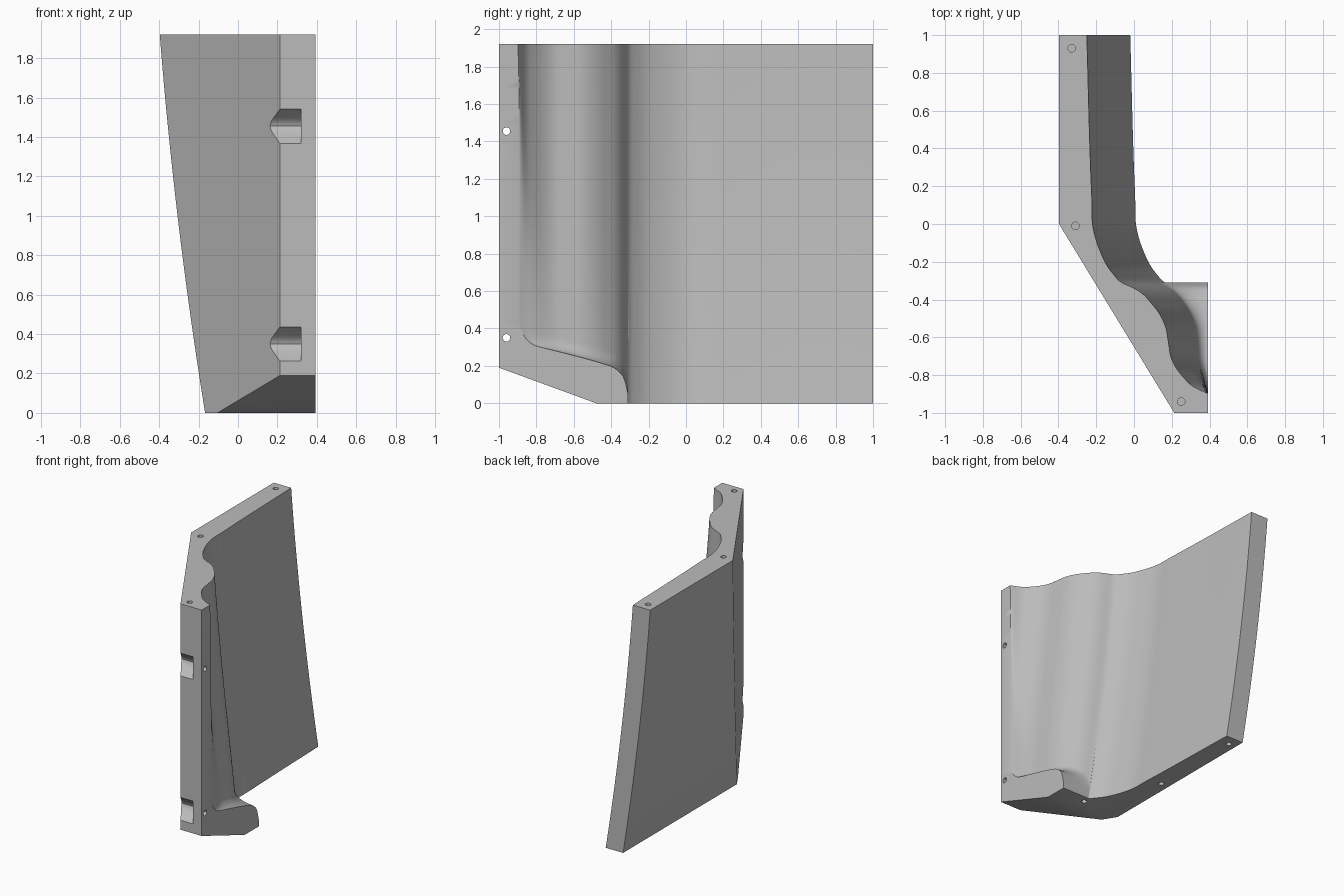
import bpy, bmesh, math
from mathutils import Matrix, Vector

if "Cube" in bpy.data.objects:
    bpy.data.objects.remove(bpy.data.objects["Cube"], do_unlink=True)

TOP, FACE = 1.92, 0.393


def make_object(name, bm):
    bmesh.ops.recalc_face_normals(bm, faces=bm.faces[:])
    mesh = bpy.data.meshes.new(name)
    bm.to_mesh(mesh)
    bm.free()
    obj = bpy.data.objects.new(name, mesh)
    bpy.context.collection.objects.link(obj)
    return obj


def loft(bm, rings):
    """Skin a list of closed rings and cap both ends."""
    loops = [[bm.verts.new(p) for p in ring] for ring in rings]
    for a, b in zip(loops, loops[1:]):
        for i in range(len(a)):
            j = (i + 1) % len(a)
            bm.faces.new((a[i], a[j], b[j], b[i]))
    bm.faces.new(loops[0])
    bm.faces.new(loops[-1])


def smooth_curve(points):
    """Cubic interpolation through (u, v) points with rising u."""
    n = len(points)
    d = [(b[1] - a[1]) / (b[0] - a[0]) for a, b in zip(points, points[1:])]
    m = [d[0]]
    for i in range(1, n - 1):
        h0, h1 = points[i][0] - points[i - 1][0], points[i + 1][0] - points[i][0]
        m.append((h1 * d[i - 1] + h0 * d[i]) / (h0 + h1))
    m.append(d[-1])

    def value(u):
        i = 0
        while i < n - 2 and u > points[i + 1][0]:
            i += 1
        (u0, v0), (u1, v1) = points[i], points[i + 1]
        h = u1 - u0
        t = (u - u0) / h
        return (v0 * (1 + 2 * t) * (1 - t) ** 2 + h * m[i] * t * (1 - t) ** 2
                + v1 * t * t * (3 - 2 * t) + h * m[i + 1] * t * t * (t - 1))
    return value


def sweep(z):
    """Sideways drift of the wall towards the bottom."""
    t = max(0, 1 - z / TOP)
    return 0.15 * t + 0.08 * t * t


# Inner wall section at the top edge, and the lower outline of the pocket
section = smooth_curve([(-0.9, 0.396), (-0.865, 0.32), (-0.81, 0.26), (-0.72, 0.2),
                        (-0.63, 0.182), (-0.54, 0.165), (-0.43, 0.1), (-0.34, 0),
                        (-0.31, -0.065), (-0.265, -0.11), (-0.13, -0.185),
                        (-0.03, -0.215), (0.15, -0.224), (1, -0.25), (1.1, -0.253)])
outline = smooth_curve([(-0.9, 0.48), (-0.893, 0.42), (-0.87, 0.365), (-0.83, 0.32),
                        (-0.78, 0.3), (-0.74, 0.29), (-0.44, 0.21), (-0.4, 0.197),
                        (-0.36, 0.17), (-0.325, 0.115), (-0.31, 0.05)])


def inner_x(y, z, low, in_pocket):
    p, s = section(y), sweep(z)
    if not in_pocket:
        return p + s
    limit = max(0.85 * (FACE + 0.003 - p), 1e-5)
    x = p + s / (1 + (s / limit) ** 4) ** 0.25
    d = min((z - low) / 0.07, 1)
    return x + (FACE + 0.003 - x) * (1 - math.sqrt(max(0, 1 - (1 - d) ** 2)))


# Panel body: curved rear wall, slanted front wall, sloped front underside
bm = bmesh.new()
rings = []
for i in range(33):
    z = TOP * i / 32
    x = -0.397 + sweep(z)
    y = -(x + 0.397) / 0.61
    rings.append([(x, 1, z), (x, y, z), (0.213, -1, z), (FACE, -1, z), (FACE, 1, z)])
loft(bm, rings)
cut = bmesh.ops.bisect_plane(bm, geom=bm.verts[:] + bm.edges[:] + bm.faces[:],
                             plane_co=(0, -1, 0.19), plane_no=(0, -0.19, -0.52),
                             clear_outer=True)
edges = [e for e in cut["geom_cut"] if isinstance(e, bmesh.types.BMEdge)]
bmesh.ops.holes_fill(bm, edges=[e for e in edges if e.is_boundary], sides=0)
panel = make_object("wall_panel", bm)

# Hollow side: one sheet made of the pocket and the long rear wall
columns = []
for i in range(45):
    y = -0.605 - 0.295 * math.cos(math.pi * i / 44)
    columns.append((y, outline(y), True))
for i in range(41):
    columns.append((-0.309 + 1.409 * (i / 40) ** 1.5, -0.1, False))
ROWS = 48
bm = bmesh.new()
rings = []
for y, low, in_pocket in columns:
    zs = [low + (2 - low) * (k / ROWS) ** 1.8 for k in range(ROWS + 1)]
    front = [(inner_x(y, z, low, in_pocket), y, z) for z in zs]
    rings.append(front + [(1, y, zs[-1]), (1, y, zs[0])])
loft(bm, rings)
cutters = [make_object("hollow_cutter", bm)]

# Rounded V slots across the front edge
half = [(-1.05, 0.087), (-1, 0.087), (-0.945, 0.041), (-0.931, 0.027), (-0.922, 0.013)]
vee = half + [(-0.918, 0)] + [(y, -z) for y, z in reversed(half)]
for height in (0.35, 1.455):
    bm = bmesh.new()
    loft(bm, [[(x, y, z + height) for y, z in vee] for x in (0, 0.32)])
    cutters.append(make_object("slot_cutter", bm))

# Dowel holes in the top, the bottom and the side flange
holes = [((x, y, TOP), "Z") for x, y in ((-0.33, 0.93), (-0.31, -0.01), (0.25, -0.94))]
holes += [((x, y, 0), "Z") for x, y in ((-0.105, 0.92), (-0.1, 0.18), (0.156, -0.364))]
holes += [((FACE, -0.96, z), "X") for z in (0.35, 1.455)]
for place, axis in holes:
    bm = bmesh.new()
    turn = Matrix.Rotation(math.pi / 2, 4, "Y") if axis == "X" else Matrix()
    bmesh.ops.create_cone(bm, cap_ends=True, segments=24, radius1=0.02, radius2=0.02,
                          depth=0.2, matrix=Matrix.Translation(Vector(place)) @ turn)
    cutters.append(make_object("hole_cutter", bm))

# Carve the panel, then discard the cutters
bpy.ops.object.select_all(action="DESELECT")
bpy.context.view_layer.objects.active = panel
panel.select_set(True)
for cutter in cutters:
    cutter.hide_render = True
    mod = panel.modifiers.new("carve", "BOOLEAN")
    mod.operation, mod.solver, mod.object = "DIFFERENCE", "EXACT", cutter
    bpy.ops.object.modifier_apply(modifier=mod.name)
    bpy.data.objects.remove(cutter, do_unlink=True)

# Plain grey finish
grey = bpy.data.materials.new("plain_grey")
grey.use_nodes = True
colour = (0.5, 0.5, 0.5, 1)
grey.diffuse_color = colour
grey.node_tree.nodes["Principled BSDF"].inputs["Base Color"].default_value = colour
panel.data.materials.clear()
panel.data.materials.append(grey)
bpy.ops.object.shade_smooth_by_angle(angle=math.radians(30))
